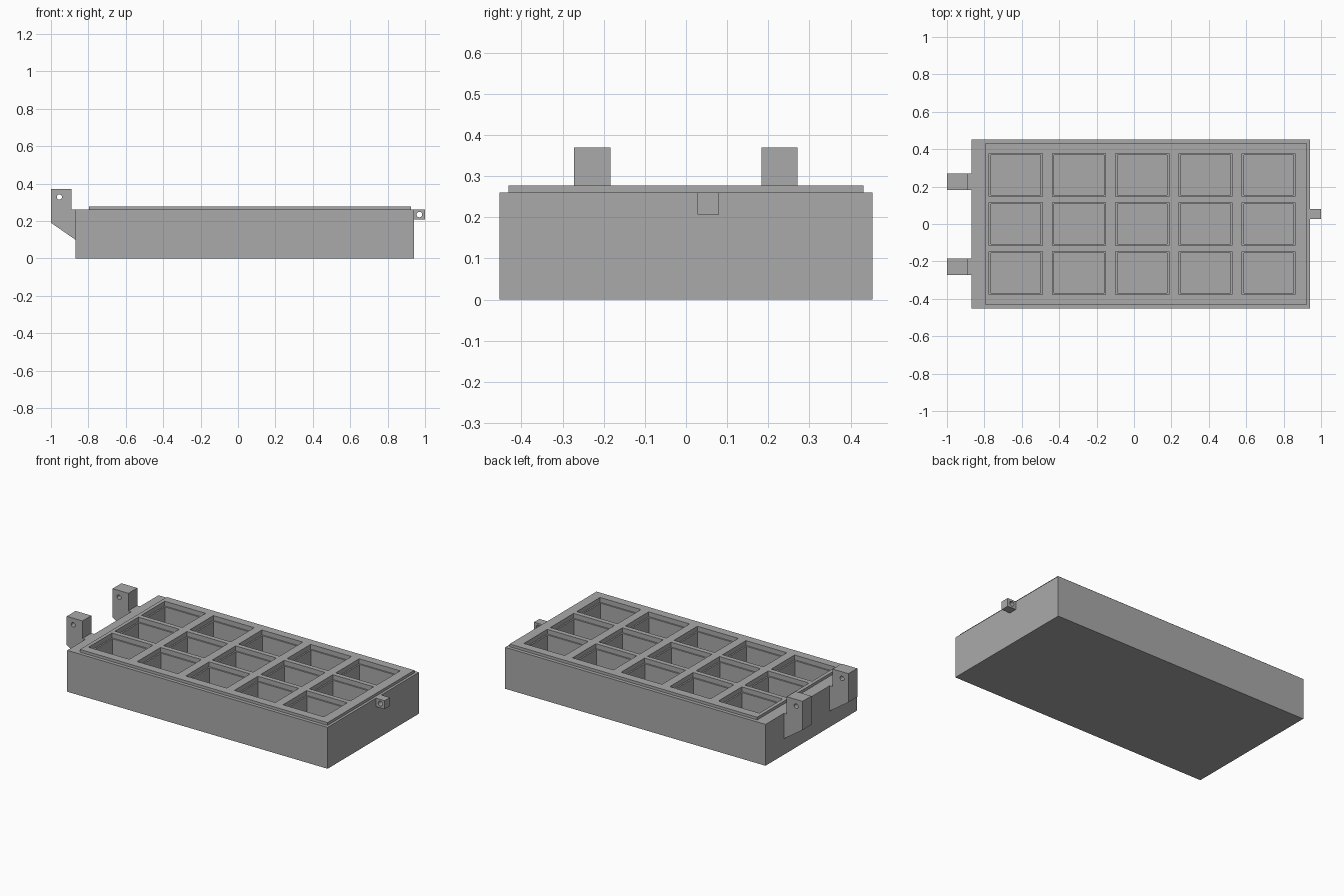
import bpy, bmesh, math

cube = bpy.data.objects.get("Cube")
if cube:
    bpy.data.objects.remove(cube, do_unlink=True)

grey = bpy.data.materials.new("matte_grey")
grey.use_nodes = True
colour = (0.4, 0.4, 0.4, 1)
grey.diffuse_color = colour
grey.node_tree.nodes["Principled BSDF"].inputs["Base Color"].default_value = colour

COLS, ROWS = 5, 3
BODY_Z, RIM_Z, FLOOR_Z = 0.26, 0.277, 0.03
LIP_DEPTH, LIP_WIDTH = 0.03, 0.013


def add_object(name, mesh):
    mesh.materials.clear()
    mesh.materials.append(grey)
    obj = bpy.data.objects.new(name, mesh)
    bpy.context.collection.objects.link(obj)
    return obj


def grid_lines(low, high, first, pitch, size, count):
    """Edges of a row of pockets, with the outer borders."""
    lines = [low]
    for i in range(count):
        centre = first + i * pitch
        lines += [centre - size / 2, centre + size / 2]
    return lines + [high]


def lower_face(bm, face, z):
    """Sink a face straight down to height z."""
    new = bmesh.ops.extrude_discrete_faces(bm, faces=[face])["faces"][0]
    for v in new.verts:
        v.co.z = z
    return new


def make_tray():
    bm = bmesh.new()
    # Raised top plate, divided along the pocket edges
    xs = grid_lines(-0.797, 0.924, -0.632, 0.338, 0.284, COLS)
    ys = grid_lines(-0.431, 0.431, -0.262, 0.262, 0.232, ROWS)
    verts = [[bm.verts.new((x, y, RIM_Z)) for y in ys] for x in xs]
    pockets = []
    for i in range(len(xs) - 1):
        for j in range(len(ys) - 1):
            face = bm.faces.new((verts[i][j], verts[i + 1][j],
                                 verts[i + 1][j + 1], verts[i][j + 1]))
            if i % 2 and j % 2:
                pockets.append(face)
    border = [e for e in bm.edges if e.is_boundary]

    # Outer wall: plate edge, ledge and sides
    def extend(edges, z, widen):
        geom = bmesh.ops.extrude_edge_only(bm, edges=edges)["geom"]
        for v in geom:
            if isinstance(v, bmesh.types.BMVert):
                v.co.z = z
                if widen:
                    x, y = v.co.x, v.co.y
                    if x < xs[0] + 0.001:
                        v.co.x = -0.87
                    if x > xs[-1] - 0.001:
                        v.co.x = 0.94
                    if abs(y) > ys[-1] - 0.001:
                        v.co.y = math.copysign(0.453, y)
        return [e for e in geom if isinstance(e, bmesh.types.BMEdge)]

    border = extend(border, BODY_Z, False)
    border = extend(border, BODY_Z, True)
    border = extend(border, 0, False)
    bmesh.ops.contextual_create(bm, geom=border)

    # Stepped pockets
    for face in pockets:
        face = lower_face(bm, face, RIM_Z - LIP_DEPTH)
        bmesh.ops.inset_region(bm, faces=[face], thickness=LIP_WIDTH)
        lower_face(bm, face, FLOOR_Z)
    bmesh.ops.recalc_face_normals(bm, faces=bm.faces)
    bmesh.ops.dissolve_limit(bm, angle_limit=0.01,
                             verts=bm.verts, edges=bm.edges)
    mesh = bpy.data.meshes.new("tray")
    bm.to_mesh(mesh)
    bm.free()
    return add_object("tray", mesh)


def make_bracket(name, outline, hole, radius, y, width):
    """Extruded side profile with a round pin hole."""
    curve = bpy.data.curves.new(name + "_profile", "CURVE")
    curve.dimensions = "2D"
    curve.fill_mode = "BOTH"
    curve.extrude = width / 2
    ring = [(hole[0] + radius * math.cos(a), hole[1] + radius * math.sin(a))
            for a in (math.tau * k / 24 for k in range(24))]
    for points in (outline, ring):
        spline = curve.splines.new("POLY")
        spline.points.add(len(points) - 1)
        for p, (x, z) in zip(spline.points, points):
            p.co = (x, z, 0, 1)
        spline.use_cyclic_u = True
        spline.use_smooth = False
    helper = bpy.data.objects.new(name + "_helper", curve)
    bpy.context.collection.objects.link(helper)
    graph = bpy.context.evaluated_depsgraph_get()
    mesh = bpy.data.meshes.new_from_object(helper.evaluated_get(graph))
    bpy.data.objects.remove(helper, do_unlink=True)
    obj = add_object(name, mesh)
    obj.rotation_euler.x = math.pi / 2
    obj.location.y = y
    return obj


make_tray()

# Two hinge arms on one end
hinge = [(-1, 0.19), (-0.87, 0.1), (-0.87, BODY_Z),
         (-0.89, BODY_Z), (-0.89, 0.37), (-1, 0.37)]
for side, y in (("front", -0.228), ("back", 0.227)):
    make_bracket(side + "_hinge_arm", hinge, (-0.955, 0.328), 0.014, y, 0.088)

# Small latch lug on the other end
lug = [(0.94, 0.207), (1, 0.207), (1, BODY_Z), (0.94, BODY_Z)]
make_bracket("latch_lug", lug, (0.97, 0.234), 0.015, 0.054, 0.053)
